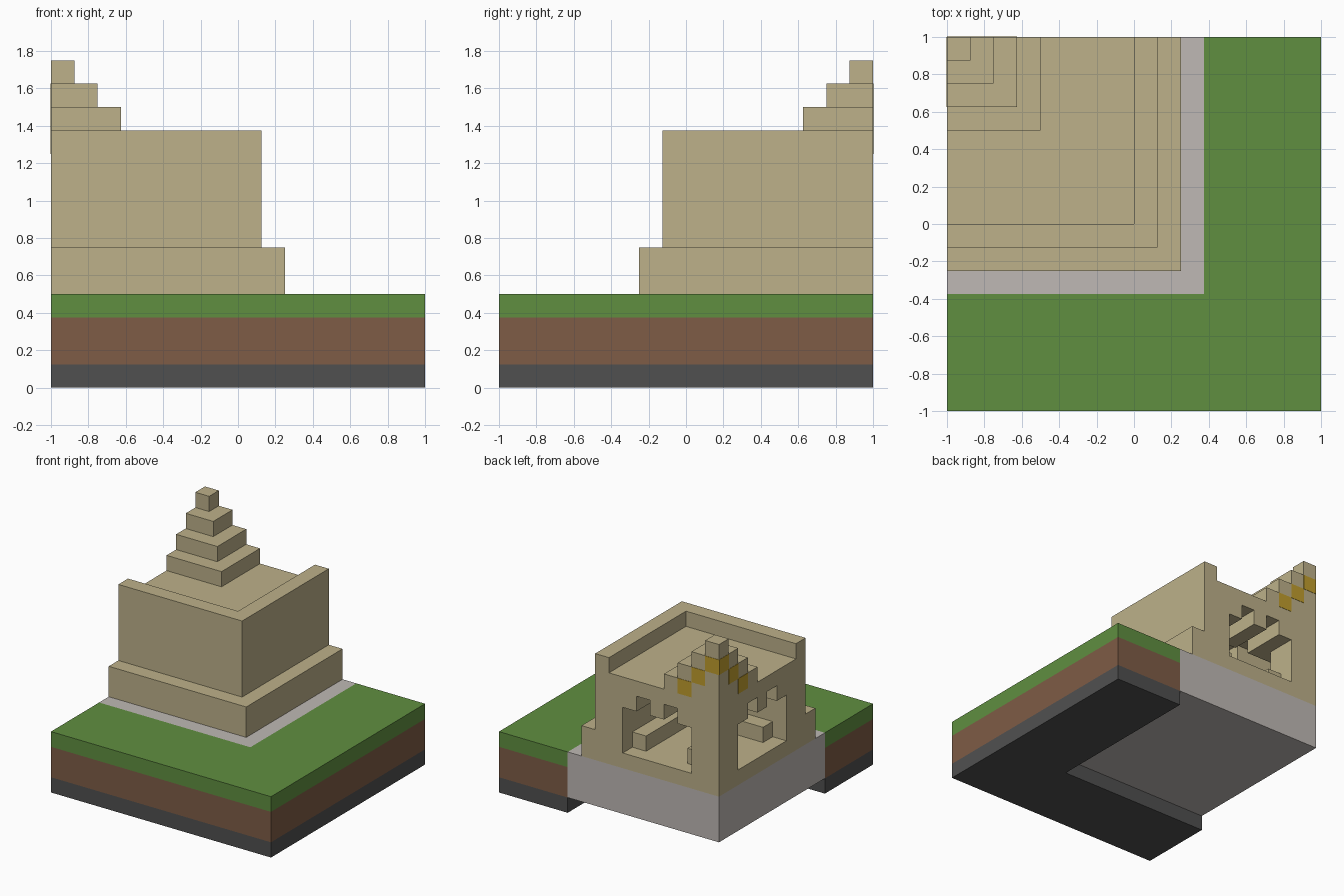
import bpy
import bmesh

U = 0.125  # one block

cube = bpy.data.objects.get("Cube")
if cube:
    bpy.data.objects.remove(cube, do_unlink=True)


def material(name, rgb):
    lin = [((c / 255 + 0.055) / 1.055) ** 2.4 for c in rgb] + [1]
    mat = bpy.data.materials.new(name)
    mat.use_nodes = True
    mat.diffuse_color = lin
    mat.node_tree.nodes["Principled BSDF"].inputs["Base Color"].default_value = lin
    return mat


SAND = material("sandstone", (189, 177, 138))
GRASS = material("grass", (96, 143, 64))
DIRT = material("dirt", (126, 92, 70))
STONE = material("dark stone", (80, 80, 80))
GRAVEL = material("pale gravel", (191, 185, 181))
GOLD = material("gold", (192, 158, 45))


def prism(name, outline, low, high, mat):
    """Extrude an outline, measured in blocks from the back corner."""
    bm = bmesh.new()
    verts = [bm.verts.new((i * U - 1, 1 - j * U, low * U)) for i, j in outline]
    face = bm.faces.new(verts)
    top = bmesh.ops.extrude_face_region(bm, geom=[face])["geom"]
    moved = [v for v in top if isinstance(v, bmesh.types.BMVert)]
    bmesh.ops.translate(bm, verts=moved, vec=(0, 0, (high - low) * U))
    bmesh.ops.recalc_face_normals(bm, faces=bm.faces)
    mesh = bpy.data.meshes.new(name)
    bm.to_mesh(mesh)
    bm.free()
    mesh.materials.append(mat)
    obj = bpy.data.objects.new(name, mesh)
    bpy.context.collection.objects.link(obj)
    return obj


def box(name, i0, i1, j0, j1, low, high, mat=SAND):
    return prism(name, [(i0, j0), (i1, j0), (i1, j1), (i0, j1)], low, high, mat)


def square(name, size, low, high, mat=SAND):
    return box(name, 0, size, 0, size, low, high, mat)


def corner(name, outer, inner, low, high, mat=SAND):
    """L-shaped layer: a square with the back corner left open."""
    outline = [(inner, 0), (outer, 0), (outer, outer),
               (0, outer), (0, inner), (inner, inner)]
    return prism(name, outline, low, high, mat)


# Ground layers around the building, and its gravel foundation
corner("stone_layer", 16, 11, 0, 1, STONE)
corner("dirt_layer", 16, 11, 1, 3, DIRT)
corner("grass_layer", 16, 11, 3, 4, GRASS)
square("foundation", 11, 1, 4, GRAVEL)

# Stepped base, walls, roof and parapet
square("room_floor", 10, 4, 5)
corner("base_step", 10, 7, 5, 6)
corner("walls", 9, 7, 6, 9)
square("roof", 9, 9, 10)
corner("parapet", 9, 8, 10, 11)

# Corner pier with its plinth, and the benches along the inner walls
square("corner_pier", 2, 5, 8)
box("pier_plinth", 1, 3, 1, 3, 5, 6)
box("side_bench", 6, 7, 1, 7, 5, 6)
box("inner_bench", 1, 6, 6, 7, 5, 6)

# Ceiling blocks separated by grooves
spans = [(0, 3), (4, 5), (6, 7)]
for a in spans:
    for b in spans:
        box("ceiling_block", *a, *b, 8, 9)

# Stepped pinnacle with rising gold blocks on both open faces
for step in range(4):
    square("pinnacle_tier", 4 - step, 10 + step, 11 + step)
T = 0.02
for step in range(3):
    i, z = 2 - step, 10 + step
    box("gold_plate_back", i, i + 1, -T, T, z, z + 1, GOLD)
    box("gold_plate_side", -T, T, i, i + 1, z, z + 1, GOLD)
